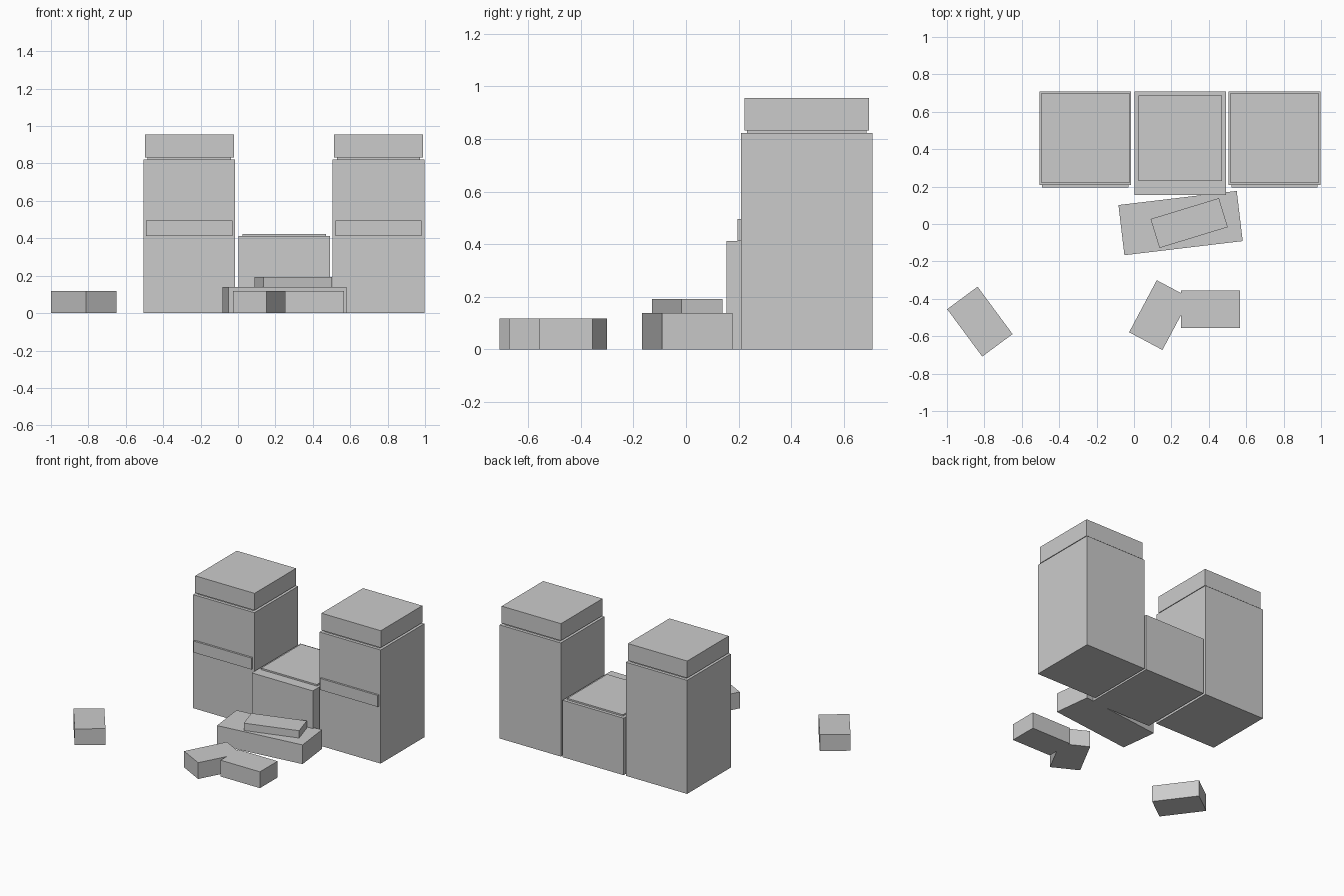
import bpy
import math

if "Cube" in bpy.data.objects:
    bpy.data.objects.remove(bpy.data.objects["Cube"])

# One plain grey for everything
grey = bpy.data.materials.new("light_grey")
grey.diffuse_color = (0.6, 0.6, 0.6, 1)
grey.use_nodes = True
grey.node_tree.nodes["Principled BSDF"].inputs["Base Color"].default_value = grey.diffuse_color


def box(name, x, y, size, z0, z1, angle=0):
    """Flat-shaded block centred on x, y, from z0 to z1, turned about z."""
    bpy.ops.mesh.primitive_cube_add(size=1, location=(x, y, (z0 + z1) / 2))
    ob = bpy.context.object
    ob.name = name
    ob.scale = (size[0], size[1], z1 - z0)
    ob.rotation_euler.z = math.radians(angle)
    ob.data.materials.append(grey)
    return ob


# Two tall towers: body, thin inset plate, cap and front ledge
for side, x in (("left", -0.26), ("right", 0.751)):
    box(side + "_tower_body", x, 0.459, (0.49, 0.50), 0, 0.822)
    box(side + "_tower_plate", x, 0.459, (0.446, 0.456), 0.822, 0.832)
    box(side + "_tower_cap", x, 0.459, (0.475, 0.475), 0.832, 0.955)
    box(side + "_tower_ledge", x, 0.2025, (0.462, 0.015), 0.412, 0.495)

# Low middle block, slightly forward of the towers, with a thin top plate
box("middle_block", 0.247, 0.432, (0.488, 0.555), 0, 0.412)
box("middle_plate", 0.247, 0.459, (0.446, 0.456), 0.412, 0.423)

# Slightly turned step with a smaller slab on top
box("step_base", 0.249, 0.005, (0.637, 0.27), 0, 0.139, 6.8)
box("step_slab", 0.295, 0.005, (0.382, 0.162), 0.139, 0.192, 17)

# Three loose bricks on the ground
for name, x, y, angle in (
    ("far_brick", -0.824, -0.522, -53.5),
    ("turned_brick", 0.137, -0.487, 62),
    ("straight_brick", 0.408, -0.456, 0),
):
    box(name, x, y, (0.315, 0.202), 0, 0.118, angle)
